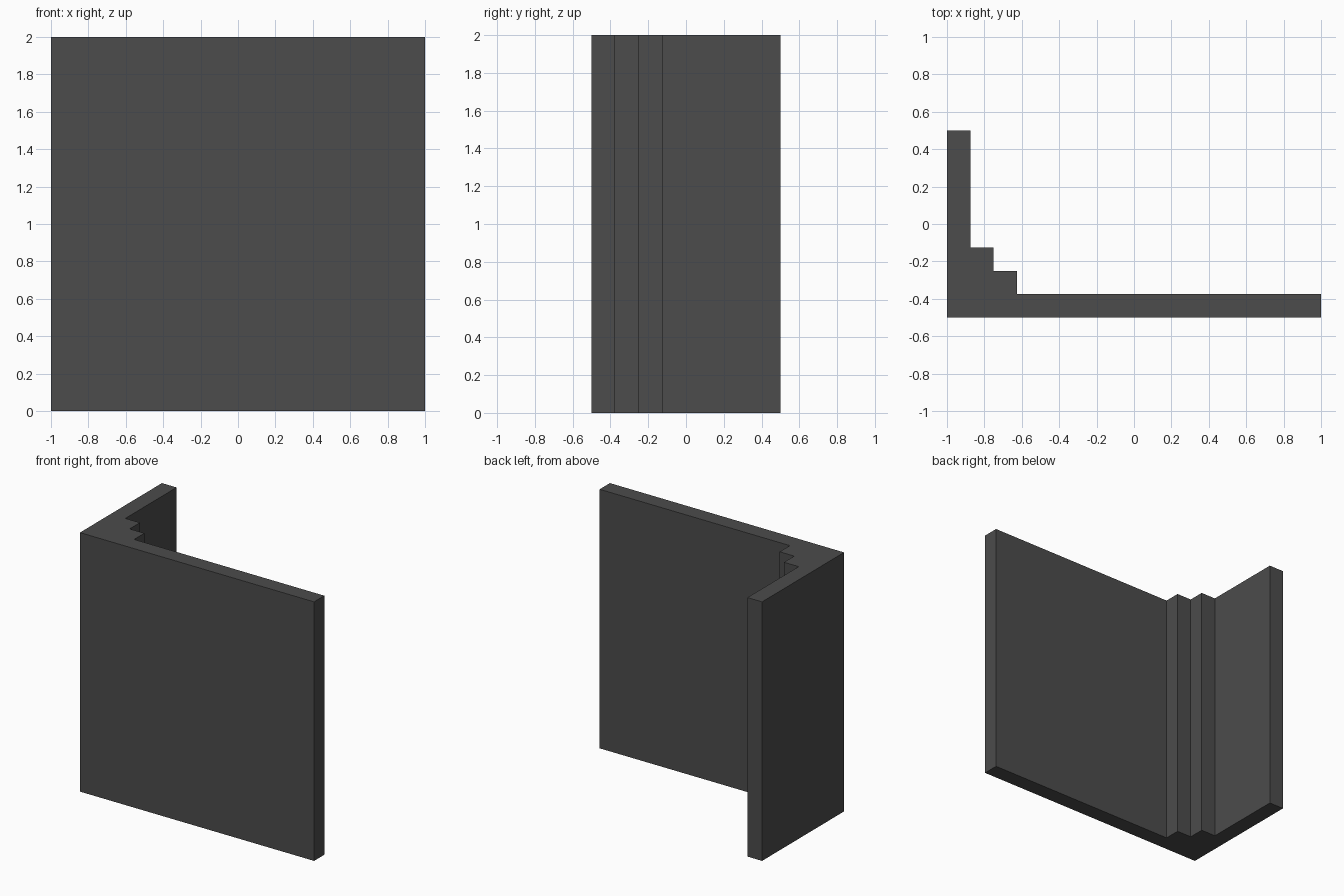
import bpy, bmesh

if "Cube" in bpy.data.objects:
    bpy.data.objects.remove(bpy.data.objects["Cube"])

# Plan outline of the L-shaped corner wall with a stepped inner corner
T = 0.125
outline = [(-1, -0.5), (1, -0.5), (1, -0.5 + T)]
for i in range(3, 0, -1):  # stair steps across the inside corner
    y = -0.5 + T * (4 - i)
    outline += [(-1 + T * i, y), (-1 + T * i, y + T)] if i > 1 else [(-1 + T, y)]
outline += [(-1 + T, 0.5), (-1, 0.5)]

# Dark grey finish
grey = bpy.data.materials.new("dark grey")
grey.diffuse_color = (0.072, 0.072, 0.072, 1)
grey.use_nodes = True
grey.node_tree.nodes["Principled BSDF"].inputs["Base Color"].default_value = grey.diffuse_color

# Extrude the outline to full height
bm = bmesh.new()
base = bm.faces.new([bm.verts.new((x, y, 0)) for x, y in outline])
top = bmesh.ops.extrude_face_region(bm, geom=[base], use_keep_orig=True)["geom"]
bmesh.ops.translate(bm, vec=(0, 0, 2), verts=[v for v in top if isinstance(v, bmesh.types.BMVert)])
bmesh.ops.recalc_face_normals(bm, faces=bm.faces[:])
mesh = bpy.data.meshes.new("corner_wall")
bm.to_mesh(mesh)
bm.free()
mesh.materials.append(grey)
bpy.context.collection.objects.link(bpy.data.objects.new("corner_wall", mesh))
